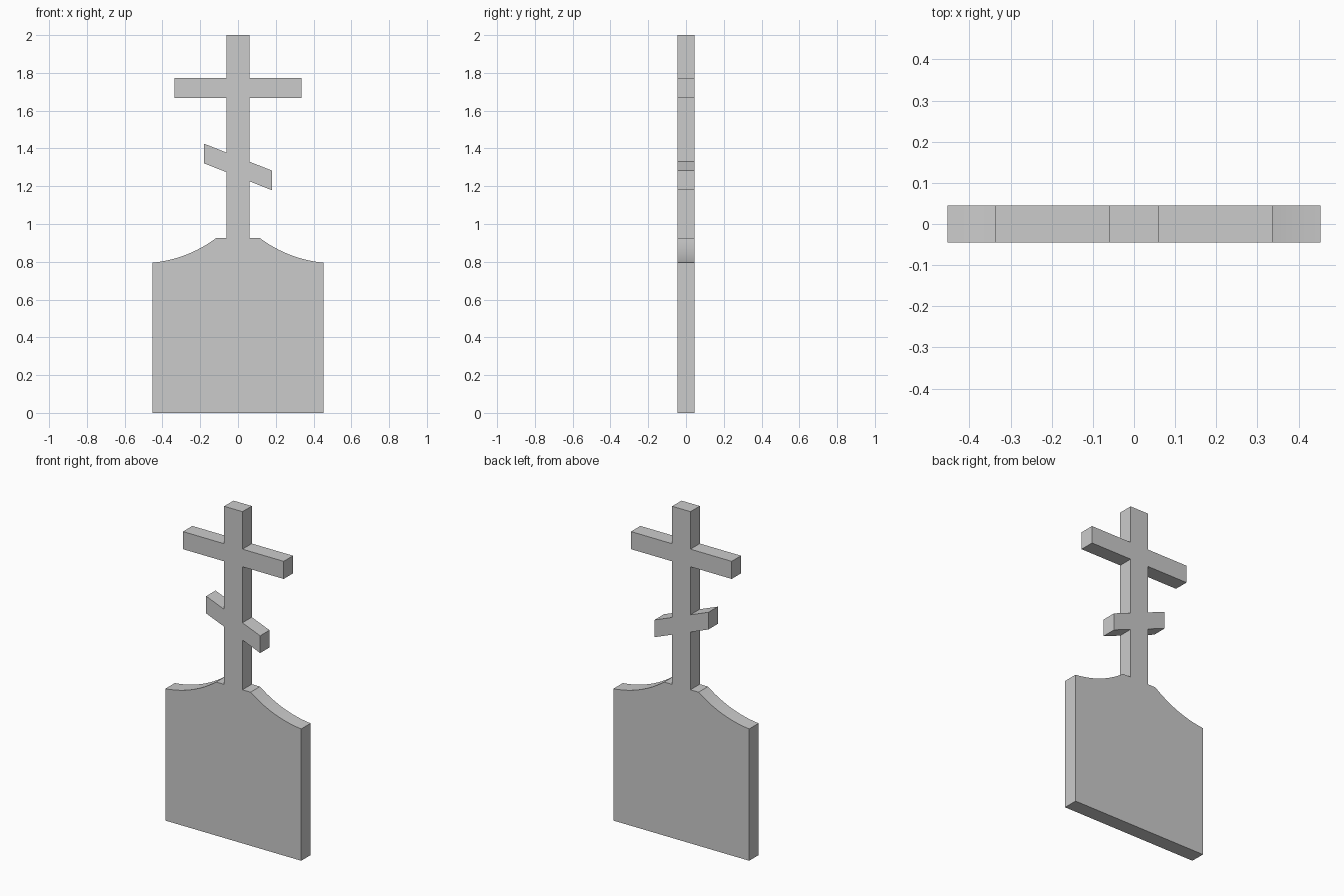
import bpy, bmesh, math
from mathutils import Vector

if "Cube" in bpy.data.objects:
    bpy.data.objects.remove(bpy.data.objects["Cube"])

DEPTH = 0.089


def slab(name, outline):
    """Extrude an x/z outline symmetrically about y = 0."""
    bm = bmesh.new()
    face = bm.faces.new([bm.verts.new((x, -DEPTH / 2, z)) for x, z in outline])
    out = bmesh.ops.extrude_face_region(bm, geom=[face])
    moved = [v for v in out["geom"] if isinstance(v, bmesh.types.BMVert)]
    bmesh.ops.translate(bm, verts=moved, vec=(0, DEPTH, 0))
    bmesh.ops.recalc_face_normals(bm, faces=bm.faces)
    mesh = bpy.data.meshes.new(name)
    bm.to_mesh(mesh)
    bm.free()
    obj = bpy.data.objects.new(name, mesh)
    bpy.context.collection.objects.link(obj)
    bpy.ops.object.select_all(action='DESELECT')
    obj.select_set(True)
    bpy.context.view_layer.objects.active = obj
    bpy.ops.object.shade_smooth_by_angle(angle=math.radians(30))
    return obj


def arc(a, b, sagitta, steps):
    """Circular arc from a to b, bulging to the right of the direction a-b."""
    a, b = Vector(a), Vector(b)
    d = b - a
    n = Vector((d.y, -d.x)).normalized()
    r = (d.length ** 2 / 4 + sagitta ** 2) / (2 * sagitta)
    centre = (a + b) / 2 - n * (r - sagitta)
    half = math.asin(d.length / 2 / r)
    u = d.normalized()
    angles = [half * (2 * i / steps - 1) for i in range(steps + 1)]
    return [tuple(centre + n * r * math.cos(t) + u * r * math.sin(t)) for t in angles]


# Headstone: straight sides, shoulders sweeping up to a short flat top
SHOULDER = 0.926
left = arc((-0.453, 0.795), (-0.115, SHOULDER), 0.025, 12)
right = [(-x, z) for x, z in reversed(left)]
slab("headstone", [(-0.453, 0)] + left + right + [(0.453, 0)])

# Cross: post, level upper bar and slanted lower bar in one outline
P = 0.061
BAR = 0.336


def slant(x, side):
    return 1.302 - 0.396 * x + side * 0.052


cross = [(-P, SHOULDER)]
cross += [(x, slant(x, s)) for x, s in ((-P, -1), (-0.181, -1), (-0.181, 1), (-P, 1))]
cross += [(-P, 1.668), (-BAR, 1.668), (-BAR, 1.774), (-P, 1.774), (-P, 2.0)]
cross += [(P, 2.0), (P, 1.774), (BAR, 1.774), (BAR, 1.668), (P, 1.668)]
cross += [(x, slant(x, s)) for x, s in ((P, 1), (0.179, 1), (0.179, -1), (P, -1))]
cross += [(P, SHOULDER)]
slab("cross", cross)
